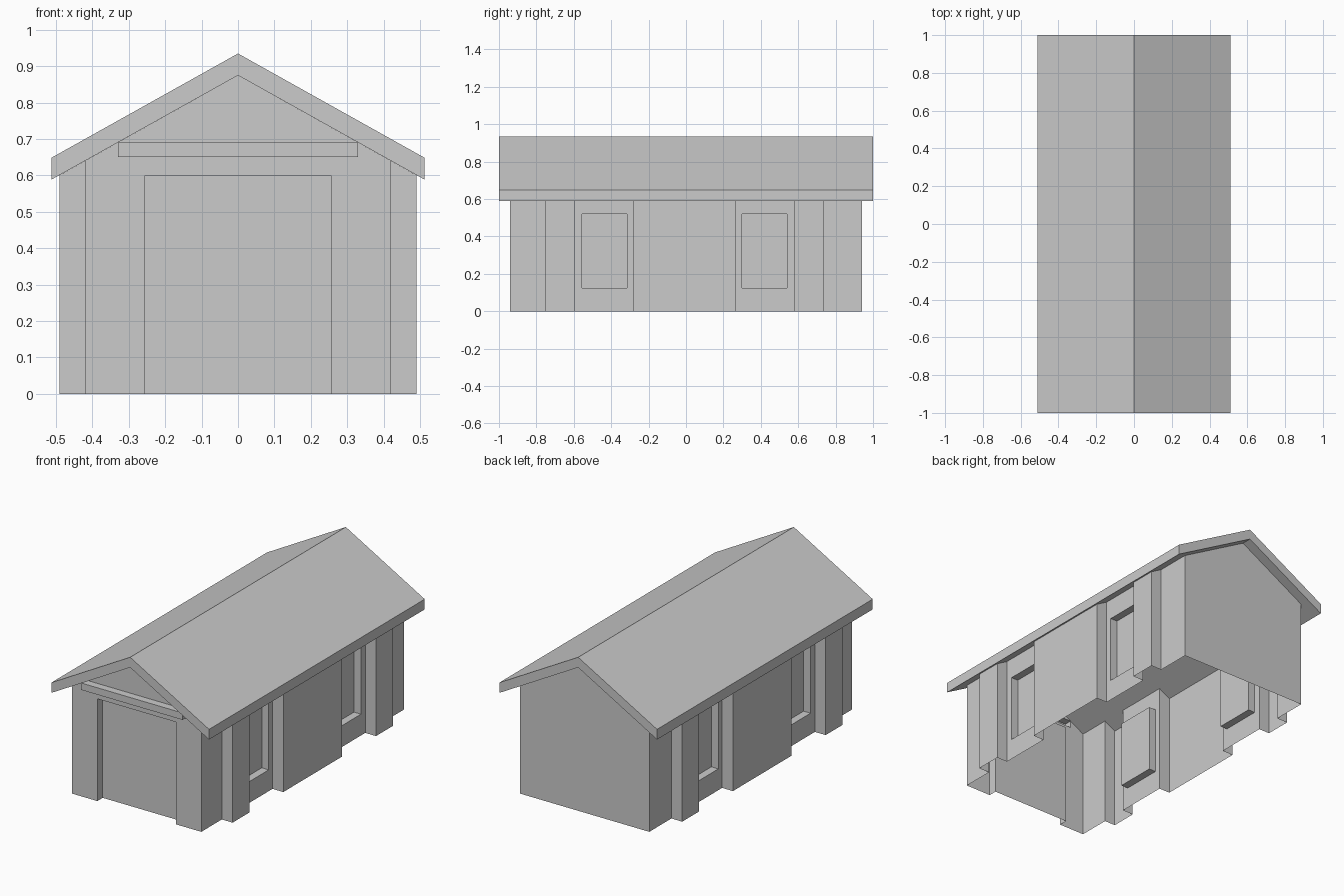
import bpy, bmesh
from mathutils import Vector

if "Cube" in bpy.data.objects:
    bpy.data.objects.remove(bpy.data.objects["Cube"])

RIDGE, SLOPE = 0.875, 0.559       # underside of the roof
CORE, BAY, END = 0.42, 0.49, 0.94  # wall x, pier x, gable y


def roof_z(x):
    return RIDGE - SLOPE * abs(x)


def face(bm, pts):
    bm.faces.new([bm.verts.new(p) for p in pts])


def push(bm, loop, offset):
    """Side faces from an opening plus the moved panel that closes it."""
    loop = [Vector(p) for p in loop]
    moved = [p + Vector(offset) for p in loop]
    for i in range(len(loop)):
        j = (i + 1) % len(loop)
        face(bm, (loop[i], loop[j], moved[j], moved[i]))
    face(bm, moved)


def finish(bm, name):
    bmesh.ops.remove_doubles(bm, verts=bm.verts, dist=0.0005)
    bmesh.ops.recalc_face_normals(bm, faces=bm.faces)
    mesh = bpy.data.meshes.new(name)
    bm.to_mesh(mesh)
    bm.free()
    obj = bpy.data.objects.new(name, mesh)
    bpy.context.collection.objects.link(obj)
    return obj


# Walls: thin shell, open underneath
bm = bmesh.new()
steps = [-END, -0.75, -0.595, -0.28, 0.265, 0.58, 0.735, END]
windows = {2: (-0.555, -0.315), 4: (0.30, 0.54)}

for s in (1, -1):
    for i in range(7):
        x = BAY if i % 2 else CORE
        y0, y1 = steps[i], steps[i + 1]
        outer = [(s * x, y0, 0), (s * x, y1, 0),
                 (s * x, y1, roof_z(x)), (s * x, y0, roof_z(x))]
        # windows sit in the set-back stretches between piers
        win = windows.get(2 if i == 2 else 4 if i == 4 else -1)
        if win:
            a, b = win
            hole = [(s * x, a, 0.125), (s * x, b, 0.125),
                    (s * x, b, 0.52), (s * x, a, 0.52)]
            for k in range(4):
                j = (k + 1) % 4
                face(bm, (outer[k], outer[j], hole[j], hole[k]))
            push(bm, hole, (-s * 0.045, 0, 0))
        else:
            face(bm, outer)
        # pier side
        if i < 6:
            face(bm, [(s * CORE, y1, 0), (s * BAY, y1, 0),
                      (s * BAY, y1, roof_z(BAY)), (s * CORE, y1, roof_z(CORE))])

# Back gable
eave = roof_z(CORE)
face(bm, [(-CORE, END, 0), (CORE, END, 0), (CORE, END, eave),
          (0, END, RIDGE), (-CORE, END, eave)])

# Front gable with recessed door and projecting beam
bx, bz = 0.33, roof_z(0.33)
door = [(-0.255, 0), (-0.255, 0.6), (0.255, 0.6), (0.255, 0)]
beam = [(bx, bz), (bx, 0.65), (-bx, 0.65), (-bx, bz)]
outline = [(-CORE, 0)] + door + [(CORE, 0), (CORE, eave)] + beam + [(-CORE, eave)]
face(bm, [(x, -END, z) for x, z in outline])
face(bm, [(-bx, -END, bz), (bx, -END, bz), (0, -END, RIDGE)])
push(bm, [(x, -END, z) for x, z in beam], (0, -0.045, 0))
din = -END + 0.05
for (xa, za), (xb, zb) in zip(door, door[1:]):
    face(bm, [(xa, -END, za), (xb, -END, zb), (xb, din, zb), (xa, din, za)])
face(bm, [(x, din, z) for x, z in door])
finish(bm, "walls")

# Roof: one bent slab with vertical edges
bm = bmesh.new()
rx = 0.512
profile = [(-rx, 0.589), (0, RIDGE), (rx, 0.589),
           (rx, 0.649), (0, 0.935), (-rx, 0.649)]
push(bm, [(x, -1, z) for x, z in profile], (0, 2, 0))
face(bm, [(x, -1, z) for x, z in profile])
finish(bm, "roof")
